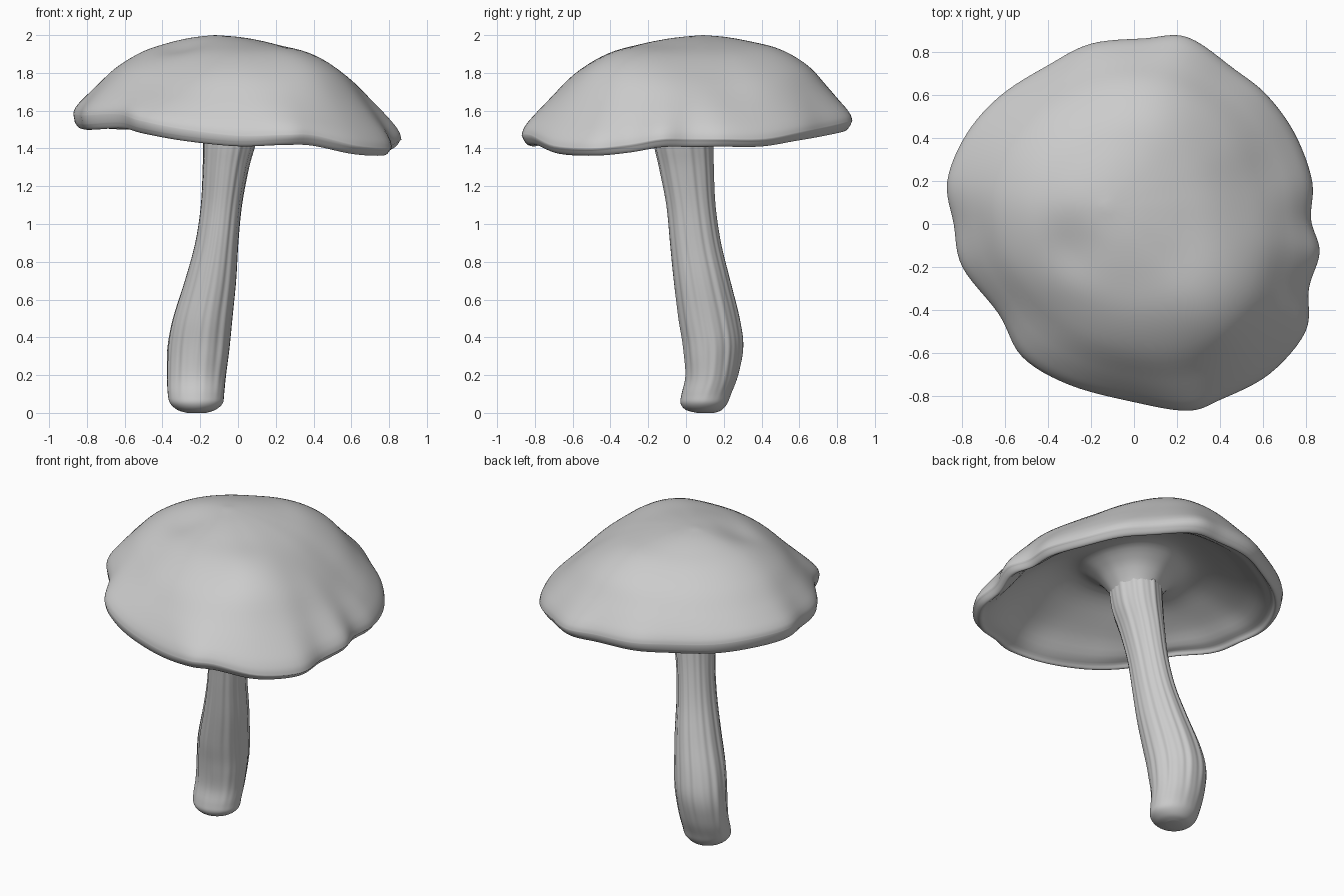
import bpy
import bmesh
import math
from mathutils import Vector

if "Cube" in bpy.data.objects:
    bpy.data.objects.remove(bpy.data.objects["Cube"])

SEG = 144


def spline(pts, u, closed=False):
    """Catmull-Rom point at parameter u (in control-point units)."""
    n = len(pts)
    i = int(math.floor(u))
    if not closed:
        i = min(max(i, 0), n - 2)
    f = u - i

    def get(k):
        return Vector(pts[k % n] if closed else pts[min(max(k, 0), n - 1)])
    a, b, c, d = get(i - 1), get(i), get(i + 1), get(i + 2)
    return 0.5 * (2 * b + (c - a) * f + (2 * a - 5 * b + 4 * c - d) * f**2
                  + (3 * b - a - 3 * c + d) * f**3)


def sample(pts, per):
    count = (len(pts) - 1) * per
    return [spline(pts, k / per) for k in range(count + 1)]


def loft(name, rings):
    """Skin a list of closed rings and close both ends with fans."""
    bm = bmesh.new()
    vr = [[bm.verts.new(p) for p in ring] for ring in rings]
    n = len(vr[0])
    for a, b in zip(vr, vr[1:]):
        for i in range(n):
            j = (i + 1) % n
            bm.faces.new((a[i], a[j], b[j], b[i]))
    for ring in (vr[0], vr[-1]):
        mid = bm.verts.new(sum((v.co for v in ring), Vector()) / n)
        for i in range(n):
            bm.faces.new((ring[i], ring[(i + 1) % n], mid))
    bmesh.ops.recalc_face_normals(bm, faces=bm.faces)
    for f in bm.faces:
        f.smooth = True
    me = bpy.data.meshes.new(name)
    bm.to_mesh(me)
    bm.free()
    ob = bpy.data.objects.new(name, me)
    bpy.context.collection.objects.link(ob)
    return ob


# Cap: wavy rim outline as (x, y, height of lower lip)
rim = [(0.83, 0.2, 1.41), (0.75, 0.42, 1.41), (0.62, 0.6, 1.44), (0.47, 0.72, 1.46),
       (0.25, 0.87, 1.49), (0.05, 0.865, 1.5), (-0.2, 0.84, 1.5), (-0.4, 0.74, 1.5),
       (-0.62, 0.6, 1.5), (-0.78, 0.42, 1.51), (-0.87, 0.2, 1.51), (-0.84, 0, 1.5),
       (-0.8, -0.2, 1.5), (-0.63, -0.42, 1.51), (-0.52, -0.62, 1.48), (-0.3, -0.75, 1.44),
       (0, -0.83, 1.41), (0.25, -0.87, 1.42), (0.4, -0.82, 1.42), (0.63, -0.7, 1.37),
       (0.8, -0.5, 1.36), (0.815, -0.3, 1.38), (0.865, -0.13, 1.41), (0.825, 0.02, 1.41)]
outline = [spline(rim, k * len(rim) / SEG, True) for k in range(SEG)]
# Calmer copy of the outline, used towards the crown and the gills
W = 11
calm = [sum((outline[(k + d) % SEG] for d in range(-W, W + 1)), Vector((0, 0, 0))) / (2 * W + 1)
        * 1.015 for k in range(SEG)]
for c in calm:
    c.z /= 1.015
apex = Vector((-0.13, 0.08))
neck = Vector((-0.04, -0.02))

# Dome profile: fraction from apex to rim, height fraction
dome = [(0.02, 1), (0.18, 0.97), (0.35, 0.9), (0.54, 0.78), (0.73, 0.575),
        (0.87, 0.33), (0.955, 0.15), (0.99, 0.045), (1, -0.03)]
# Lip and gills: fraction from neck to rim, absolute height, weight of lip height, offset
under = [(0.992, 1.5, 1, 0.03), (0.975, 1.5, 1, 0.006), (0.955, 1.5, 1, 0), (0.92, 1.5, 1, 0.025),
         (0.8, 1.62, 0.55, 0.03), (0.6, 1.69, 0.2, 0.01), (0.4, 1.71, 0, 0),
         (0.27, 1.66, 0, 0), (0.19, 1.58, 0, 0), (0.14, 1.5, 0, 0)]
# Soft dents and bumps in the dome: x, y, radius, height
dents = [(-0.3, -0.12, 0.15, -0.03), (0.42, -0.39, 0.26, 0.065), (-0.45, -0.45, 0.2, -0.03),
         (0.6, 0.2, 0.2, -0.03), (0.12, 0.58, 0.25, 0.035), (0.0, -0.5, 0.2, 0.01)]


def bumps(x, y):
    return sum(a * math.exp(-((x - dx)**2 + (y - dy)**2) / r**2) for dx, dy, r, a in dents)


rings = []
for t, h in sample(dome, 5):
    ring = []
    for p, c in zip(outline, calm):
        q = c.lerp(p, max(0, t) ** 7)
        xy = apex.lerp(q.xy, t)
        zw = q.z + 0.07 - 0.02 * q.x
        z = zw + (2.0 - zw) * h + bumps(*xy) * min(1, (1.03 - t) * 4)
        ring.append((xy.x, xy.y, min(z, 2.0)))
    rings.append(ring)
for t, za, w, off in sample(under, 4):
    ring = []
    for p, c in zip(outline, calm):
        q = c.lerp(p, t ** 4)
        xy = neck.lerp(q.xy, t)
        z = za * (1 - w) + q.z * w + off + bumps(*xy) * (1 - w)
        ring.append((xy.x, xy.y, z))
    rings.append(ring)
loft("mushroom_cap", rings)

# Stem: z, left, right (front view), front, back (side view)
stem = [(0.0, -0.27, -0.17, 0.06, 0.15), (0.015, -0.32, -0.12, 0.0, 0.19),
        (0.05, -0.36, -0.08, -0.03, 0.22), (0.1, -0.373, -0.072, -0.025, 0.24),
        (0.2, -0.377, -0.063, -0.004, 0.277), (0.35, -0.373, -0.045, -0.015, 0.304),
        (0.5, -0.345, -0.03, -0.04, 0.285), (0.7, -0.282, -0.01, -0.065, 0.235),
        (0.9, -0.227, 0.002, -0.085, 0.185), (1.1, -0.197, 0.022, -0.105, 0.155),
        (1.3, -0.187, 0.06, -0.145, 0.145), (1.45, -0.185, 0.1, -0.178, 0.142),
        (1.62, -0.18, 0.12, -0.19, 0.14)]
rings = []
for z, x0, x1, y0, y1 in sample(stem, 5):
    ring = []
    fade = min(1, max(0, z - 0.05) / 0.25)
    oval = 0.09 * fade * max(0, 1 - z / 1.3)
    for k in range(SEG):
        a = 2 * math.pi * k / SEG
        # Fibrous grooves that drift slowly along the stem
        g = (0.5 * math.sin(9 * a + 1.5 * math.sin(2 * z)) + 0.5 * math.sin(14 * a - 1.2 * z)
             + 0.4 * math.sin(23 * a + 2 * z))
        s = 0.99 + 0.022 * fade * g - oval * math.sin(2 * a)
        ring.append(((x0 + x1) / 2 + (x1 - x0) / 2 * s * math.cos(a),
                     (y0 + y1) / 2 + (y1 - y0) / 2 * s * math.sin(a), z))
    rings.append(ring)
loft("mushroom_stem", rings)
